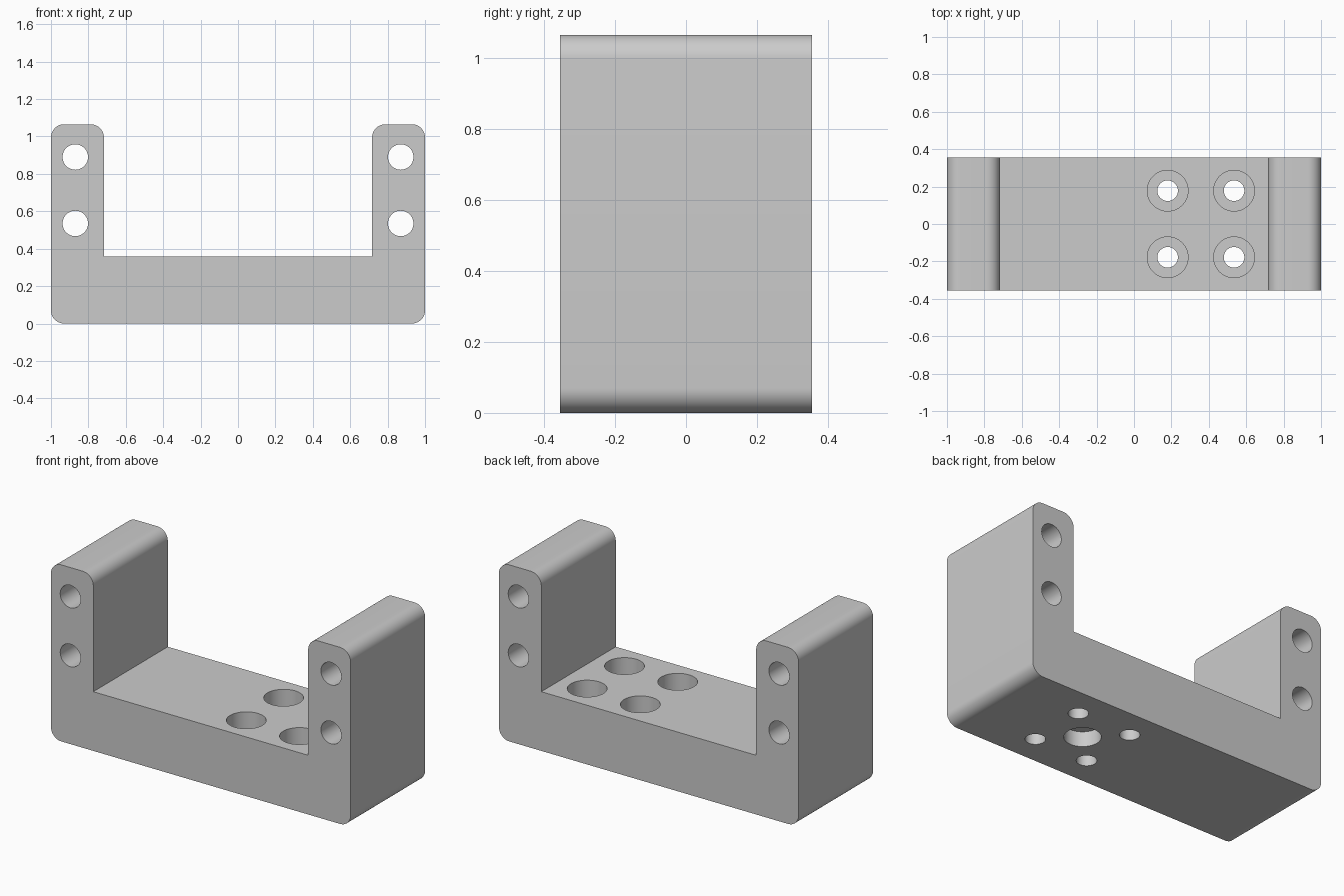
import bpy, bmesh, math
from mathutils import Vector

cube = bpy.data.objects.get("Cube")
if cube:
    bpy.data.objects.remove(cube, do_unlink=True)

WIDTH, DEPTH, HEIGHT = 2.0, 0.71, 1.065
BASE, LEG, ROUND = 0.357, 0.283, 0.07

grey = bpy.data.materials.new("plain grey")
grey.use_nodes = True
colour = (0.6, 0.6, 0.6, 1)
grey.diffuse_color = colour
grey.node_tree.nodes["Principled BSDF"].inputs["Base Color"].default_value = colour


def corner(cx, cz, start, steps=12):
    """Quarter-circle corner running counter-clockwise from a start angle."""
    angles = [math.radians(start + 90 * i / steps) for i in range(steps + 1)]
    return [(cx + ROUND * math.cos(a), cz + ROUND * math.sin(a)) for a in angles]


def make_object(name, bm):
    mesh = bpy.data.meshes.new(name)
    bmesh.ops.recalc_face_normals(bm, faces=bm.faces)
    bm.to_mesh(mesh)
    bm.free()
    mesh.materials.append(grey)
    obj = bpy.data.objects.new(name, mesh)
    bpy.context.collection.objects.link(obj)
    return obj


# U-shaped bracket: right half of the profile, mirrored and extruded front to back
outer, inner = WIDTH / 2, WIDTH / 2 - LEG
half = corner(outer - ROUND, ROUND, 270)
half += corner(outer - ROUND, HEIGHT - ROUND, 0)
half += corner(inner + ROUND, HEIGHT - ROUND, 90)
half.append((inner, BASE))
profile = half + [(-x, z) for x, z in reversed(half)]
bm = bmesh.new()
face = bm.faces.new([bm.verts.new((x, -DEPTH / 2, z)) for x, z in profile])
side = bmesh.ops.extrude_face_region(bm, geom=[face])
verts = [g for g in side["geom"] if isinstance(g, bmesh.types.BMVert)]
bmesh.ops.translate(bm, verts=verts, vec=(0, DEPTH, 0))
bracket = make_object("bracket", bm)


def drill(name, start, end, radius):
    """Cut a round hole between two points."""
    start, end = Vector(start), Vector(end)
    axis = end - start
    bm = bmesh.new()
    bmesh.ops.create_cone(bm, cap_ends=True, segments=48, radius1=radius,
                          radius2=radius, depth=axis.length)
    bmesh.ops.rotate(bm, verts=bm.verts,
                     matrix=axis.to_track_quat('Z', 'Y').to_matrix())
    bmesh.ops.translate(bm, verts=bm.verts, vec=(start + end) / 2)
    cutter = make_object(name, bm)
    cutter.hide_render = True
    mod = bracket.modifiers.new(name, 'BOOLEAN')
    mod.operation, mod.solver, mod.object = 'DIFFERENCE', 'EXACT', cutter
    bpy.context.view_layer.objects.active = bracket
    bpy.ops.object.modifier_apply(modifier=name)
    bpy.data.objects.remove(cutter, do_unlink=True)


# Cross holes through the legs
for x in (-0.87, 0.87):
    for z in (0.535, 0.89):
        drill("leg_hole", (x, -1, z), (x, 1, z), 0.068)

# Counterbored screw holes through the base
for x in (0.18, 0.535):
    for y in (-0.178, 0.178):
        drill("screw_hole", (x, y, -0.1), (x, y, 0.5), 0.055)
        drill("counterbore", (x, y, 0.178), (x, y, 0.5), 0.109)

# Shallow locating recess underneath, centred between the screw holes
drill("bottom_recess", (0.357, 0, -0.1), (0.357, 0, 0.09), 0.1)

# Smooth curved walls, crisp edges
bpy.ops.object.select_all(action='DESELECT')
bracket.select_set(True)
bpy.context.view_layer.objects.active = bracket
bpy.ops.object.shade_smooth_by_angle(angle=math.radians(30))
